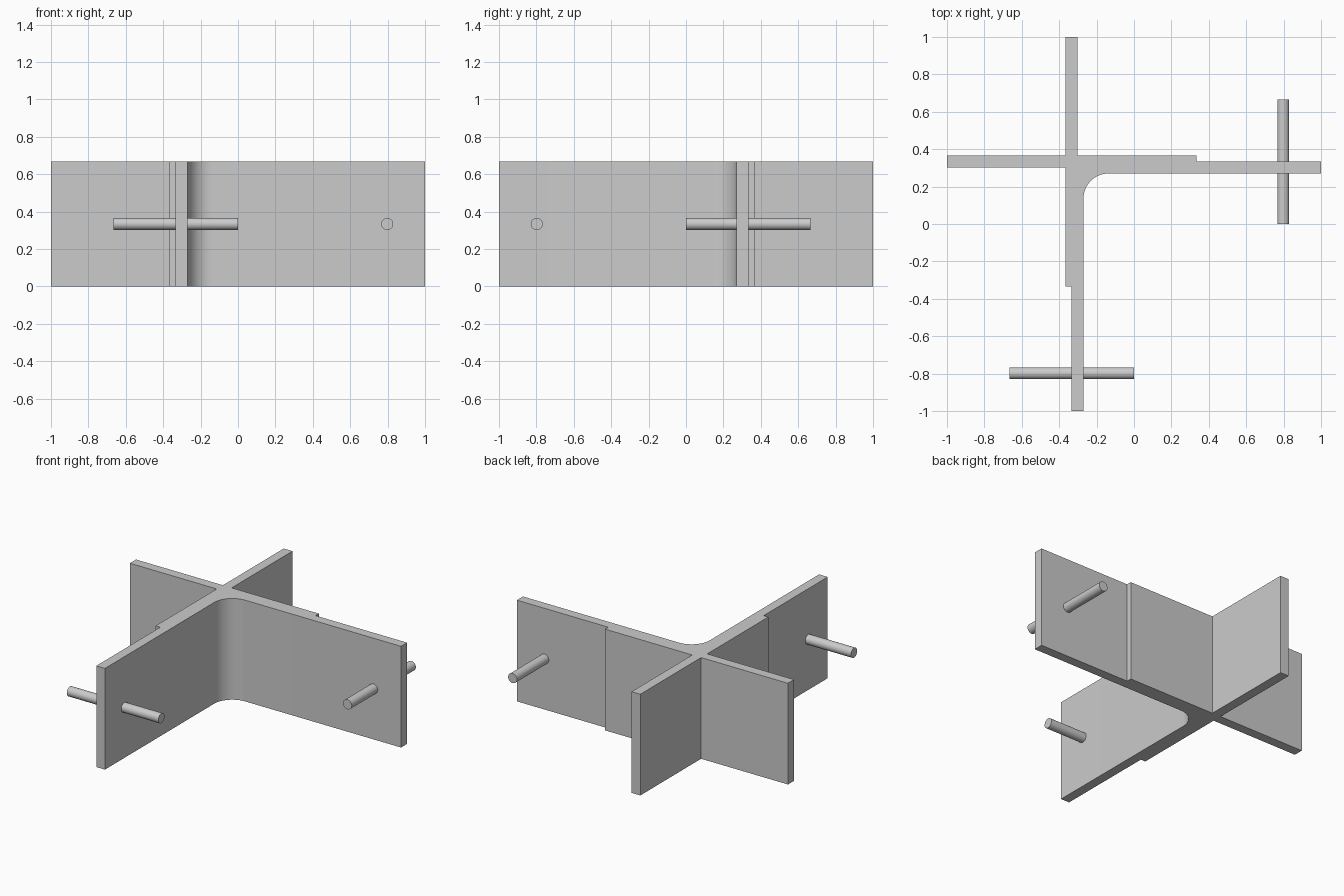
import bpy, bmesh
from math import sin, cos, pi, radians

if "Cube" in bpy.data.objects:
    bpy.data.objects.remove(bpy.data.objects["Cube"])

HEIGHT = 0.667
OUT, MID, IN, FACE = 0.367, 0.333, 0.303, 0.27   # plate face offsets from centre
FILLET = 0.133


def smooth(obj):
    bpy.ops.object.select_all(action='DESELECT')
    obj.select_set(True)
    bpy.context.view_layer.objects.active = obj
    bpy.ops.object.shade_smooth_by_angle(angle=radians(30))


# Crossed plates: half outline, mirrored about the diagonal (x, y) -> (-y, -x)
c = FACE - FILLET
steps = 8
half = []
for i in range(steps + 1):
    a = radians(135 - 45 * i / steps)
    half.append((-c + FILLET * cos(a), c + FILLET * sin(a)))
half += [(1, FACE), (1, MID), (MID, MID), (MID, OUT),
         (-IN, OUT), (-IN, 1), (-OUT, 1), (-OUT, OUT)]
outline = half + [(-y, -x) for x, y in reversed(half[1:-1])]

bm = bmesh.new()
base = bm.faces.new([bm.verts.new((x, y, 0)) for x, y in outline])
ext = bmesh.ops.extrude_face_region(bm, geom=[base], use_keep_orig=True)
top = [v for v in ext['geom'] if isinstance(v, bmesh.types.BMVert)]
bmesh.ops.translate(bm, verts=top, vec=(0, 0, HEIGHT))
bmesh.ops.recalc_face_normals(bm, faces=bm.faces)
mesh = bpy.data.meshes.new("crossed_plates")
bm.to_mesh(mesh)
bm.free()
plates = bpy.data.objects.new("crossed_plates", mesh)
bpy.context.collection.objects.link(plates)
smooth(plates)


# Pins through the ends of the two long arms
def pin(name, loc, rot):
    bpy.ops.mesh.primitive_cylinder_add(vertices=32, radius=0.032, depth=0.667,
                                        location=loc, rotation=rot)
    bpy.context.object.name = name
    smooth(bpy.context.object)


pin("front_pin", (-MID, -0.798, HEIGHT / 2), (0, pi / 2, 0))
pin("right_pin", (0.798, MID, HEIGHT / 2), (pi / 2, 0, 0))
